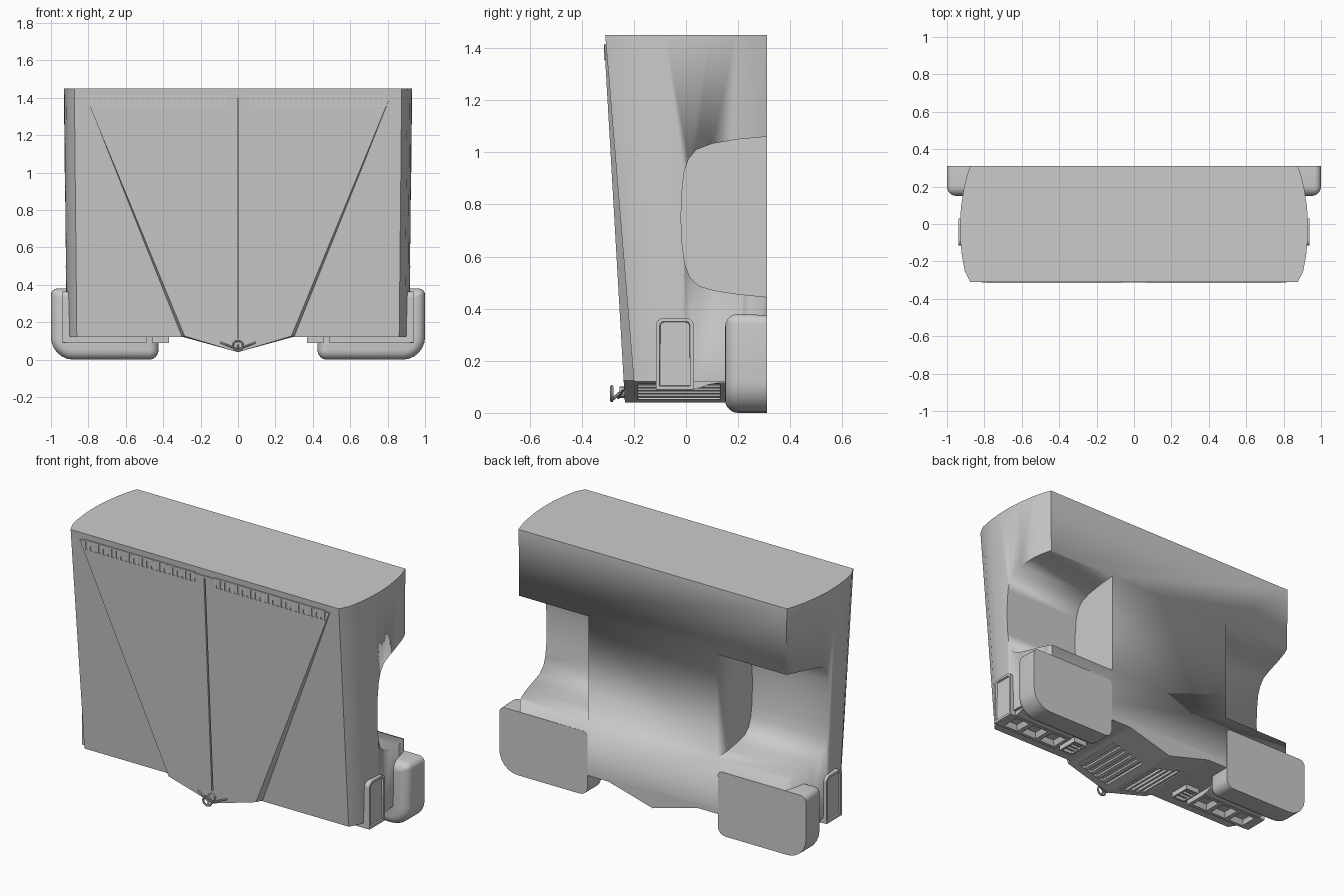
import bpy, bmesh, math
from mathutils import Vector, Matrix

if "Cube" in bpy.data.objects:
    bpy.data.objects.remove(bpy.data.objects["Cube"])


def make(name, bm, smooth=True):
    bmesh.ops.recalc_face_normals(bm, faces=bm.faces[:])
    me = bpy.data.meshes.new(name)
    bm.to_mesh(me)
    bm.free()
    ob = bpy.data.objects.new(name, me)
    bpy.context.collection.objects.link(ob)
    if smooth:
        activate(ob)
        bpy.ops.object.shade_smooth_by_angle(angle=math.radians(32))
    return ob


def activate(ob):
    bpy.ops.object.select_all(action='DESELECT')
    ob.select_set(True)
    bpy.context.view_layer.objects.active = ob


def loft(name, rings, smooth=True):
    bm = bmesh.new()
    vs = [[bm.verts.new(p) for p in r] for r in rings]
    n = len(rings[0])
    for a, b in zip(vs, vs[1:]):
        for i in range(n):
            bm.faces.new((a[i], a[(i + 1) % n], b[(i + 1) % n], b[i]))
    bm.faces.new(vs[0])
    bm.faces.new(vs[-1])
    return make(name, bm, smooth)


def boxes(name, items):
    """items: (center, size, rotation about y)"""
    bm = bmesh.new()
    for c, s, a in items:
        m = Matrix.Translation(c) @ Matrix.Rotation(a, 4, 'Y') @ Matrix.Diagonal((*s, 1))
        bmesh.ops.create_cube(bm, size=1, matrix=m)
    return make(name, bm, False)


def apply(ob, kind, **props):
    activate(ob)
    m = ob.modifiers.new("m", kind)
    for k, v in props.items():
        setattr(m, k, v)
    bpy.ops.object.modifier_apply(modifier=m.name)


def mirror(ob):
    apply(ob, 'MIRROR', use_mirror_merge=False)
    return ob


def cut(obs, cutter):
    for ob in obs:
        apply(ob, 'BOOLEAN', object=cutter, operation='DIFFERENCE', solver='EXACT')
    bpy.data.objects.remove(cutter)


def round_rect(x0, x1, z0, z1, radii, seg=6):
    """corners in order: x0z0, x1z0, x1z1, x0z1"""
    pts = []
    for i, (x, z, r) in enumerate(zip((x0, x1, x1, x0), (z0, z0, z1, z1), radii)):
        cx = x + r if x == x0 else x - r
        cz = z + r if z == z0 else z - r
        for k in range(seg + 1):
            a = math.pi * (1 + i / 2 + k / seg / 2)
            pts.append((cx + r * math.cos(a), cz + r * math.sin(a)))
    return pts


# Main tank body: bulging sides, front leaning back towards the bottom
side = [(.875, -.31), (.905, -.25), (.92, -.17), (.929, -.08), (.931, 0),
        (.925, .09), (.91, .19), (.893, .26), (.875, .31)]
plan = side + [(-x, y) for x, y in reversed(side)]
bottom = [(x * .985, .31 - (.31 - y) * .51 / .62, .12) for x, y in plan]
top = [(x, y, 1.45) for x, y in plan]
body = loft("main_body", [bottom, top])

# Arm hollows cut in from the sides and back
hollow = [(.36, 1.065), (.31, 1.06), (.2, 1.05), (.1, 1.033), (.04, 1.01), (.01, .975),
          (-.008, .92), (-.017, .83), (-.019, .74), (-.014, .64), (-.004, .57),
          (.015, .52), (.05, .487), (.11, .47), (.2, .456), (.31, .445), (.36, .442)]
for s in (-1, 1):
    cut([body], loft("hollow_cutter", [[(s * x, y, z) for y, z in hollow] for x in (.42, 1.1)]))

# Raised tapering front panel with pointed lower edge
outline = [(-.815, 1.41), (.815, 1.41), (.285, .125), (0, .04), (-.285, .125)]
front = [(x, -.2345 - .0788 * (z - .04) / 1.37, z) for x, z in outline]
back = [(x + .022 * ((x > 0) - (x < 0)) * (z < 1), -.30 if z > 1 else -.185, z) for x, z in outline]
panel = loft("front_panel", [front, back], False)

# Centre seam of the front panel
cut([body, panel], loft("seam_cutter", [
    [(x, -.245 + d, .115) for x, d in ((-.004, -.03), (.004, -.03), (.004, .02), (-.004, .02))],
    [(x, -.312 + d, 1.395) for x, d in ((-.004, -.03), (.004, -.03), (.004, .012), (-.004, .012))]]))

# Keel: shallow V running front to back under the body
keel_pts = [(-.40, .16), (-.40, .135), (-.29, .12), (0, .04), (.29, .12), (.40, .135), (.40, .16)]
keel = loft("keel", [[(x, y, z) for x, z in keel_pts] for y in (-.2, .31)], False)
slope = -math.atan2(.08, .29)
for s in (-1, 1):
    cut([keel], boxes("vent_cutter", [((s * .15, -.03, .0814), (.22, .32, .036), s * slope)]))
mirror(boxes("keel_vent_slats", [((x, -.03, .053 + x * .276), (.02, .32, .02), slope)
                                 for x in (.065, .107, .15, .193, .235)]))

# Top front grilles
slats = [((.07 + .71 * i / 25, -.3085, 1.385), (.012, .012, .05), 0) for i in range(26)]
rails = [((.425, -.3085, z), (.72, .0115, .006), 0) for z in (1.357, 1.413)]
mirror(boxes("front_grilles", slats + rails))

# Leg housings: rounded boxes, flat and flush at the back
for s, nm in ((1, "right"), (-1, "left")):
    rr = round_rect(.425, 1.0, .005, .38, (.05, .12, .035, .03))
    cx, cz = .7125, .19
    rings = [[(s * x, .311, max(0, z - .005)) for x, z in rr]]
    r = .05
    for k in range(6):
        a = math.pi / 2 * k / 5
        d = r * (1 - math.cos(a))
        o = round_rect(.425 + d, 1.0 - d, d, .38 - d,
                       [max(q - d, .004) for q in (.05, .12, .035, .03)])
        rings.append([(s * x, .15 + r - r * math.sin(a), z) for x, z in o])
    loft("leg_housing_" + nm, rings)

# Side plates with a recessed centre
bm = bmesh.new()
pl = round_rect(-.115, .03, .09, .365, (.003, .003, .03, .03), 4)
a = [bm.verts.new((.88, y, z)) for y, z in pl]
b = [bm.verts.new((.938, y, z)) for y, z in pl]
for i in range(len(pl)):
    j = (i + 1) % len(pl)
    bm.faces.new((a[i], a[j], b[j], b[i]))
bm.faces.new(a)
f = bm.faces.new(b)
bm.normal_update()
bmesh.ops.inset_region(bm, faces=[f], thickness=.014)
bmesh.ops.inset_region(bm, faces=[f], thickness=.003, depth=0)
bmesh.ops.translate(bm, verts=f.verts[:], vec=(-.01, 0, 0))
mirror(make("side_plate", bm, False))

# Underside bars with square funnel openings
bar = boxes("underside_bar", [((.705, -.0425, .115), (.43, .145, .05), 0)])
for x in (.565, .70, .835):
    rings = []
    for h, z in ((.056, .085), (.034, .128)):
        rings.append([(x + i * h, -.0425 + j * h, z) for i, j in ((-1, -1), (1, -1), (1, 1), (-1, 1))])
    cut([bar], loft("funnel_cutter", rings, False))
mirror(bar)

# Small slatted vents beside the keel
frame = [((.415 + d, -.0425, .115), (.012, .13, .05), 0) for d in (-.039, .039)]
frame += [((.415, -.0425 + d, .115), (.09, .012, .05), 0) for d in (-.059, .059)]
frame += [((.415, -.0425 + d, .112), (.07, .012, .03), 0) for d in (-.03, 0, .03)]
mirror(boxes("small_vent", frame))

# Curved fairings between the bars and the leg housings
fair = [(.03, .13), (.03, .092), (.055, .096), (.085, .108), (.12, .114), (.15, .115), (.15, .13)]
mirror(loft("bar_fairing", [[(x, y, z) for y, z in fair] for x in (.49, .9)]))

# Small front ring on a stem, with two thin braces
bm = bmesh.new()
n, m = 24, 8
vs = []
for i in range(n):
    u = 2 * math.pi * i / n
    vs.append([bm.verts.new(((.027 + .006 * math.cos(v)) * math.cos(u), -.285 + .006 * math.sin(v),
                             .074 + (.027 + .006 * math.cos(v)) * math.sin(u)))
               for v in (2 * math.pi * k / m for k in range(m))])
for i in range(n):
    for k in range(m):
        i2, k2 = (i + 1) % n, (k + 1) % m
        bm.faces.new((vs[i][k], vs[i2][k], vs[i2][k2], vs[i][k2]))
make("front_ring", bm)


def rod(name, p, q, r):
    p, q = Vector(p), Vector(q)
    bm = bmesh.new()
    bmesh.ops.create_cone(bm, cap_ends=True, segments=10, radius1=r, radius2=r, depth=(q - p).length,
                          matrix=Matrix.Translation((p + q) / 2) @ (q - p).to_track_quat('Z', 'Y').to_matrix().to_4x4())
    return make(name, bm)


rod("ring_stem", (0, -.225, .08), (0, -.255, .08), .022)
rod("ring_neck", (0, -.25, .08), (0, -.285, .05), .006)
mirror(rod("ring_brace", (.01, -.26, .058), (.095, -.238, .092), .005))
